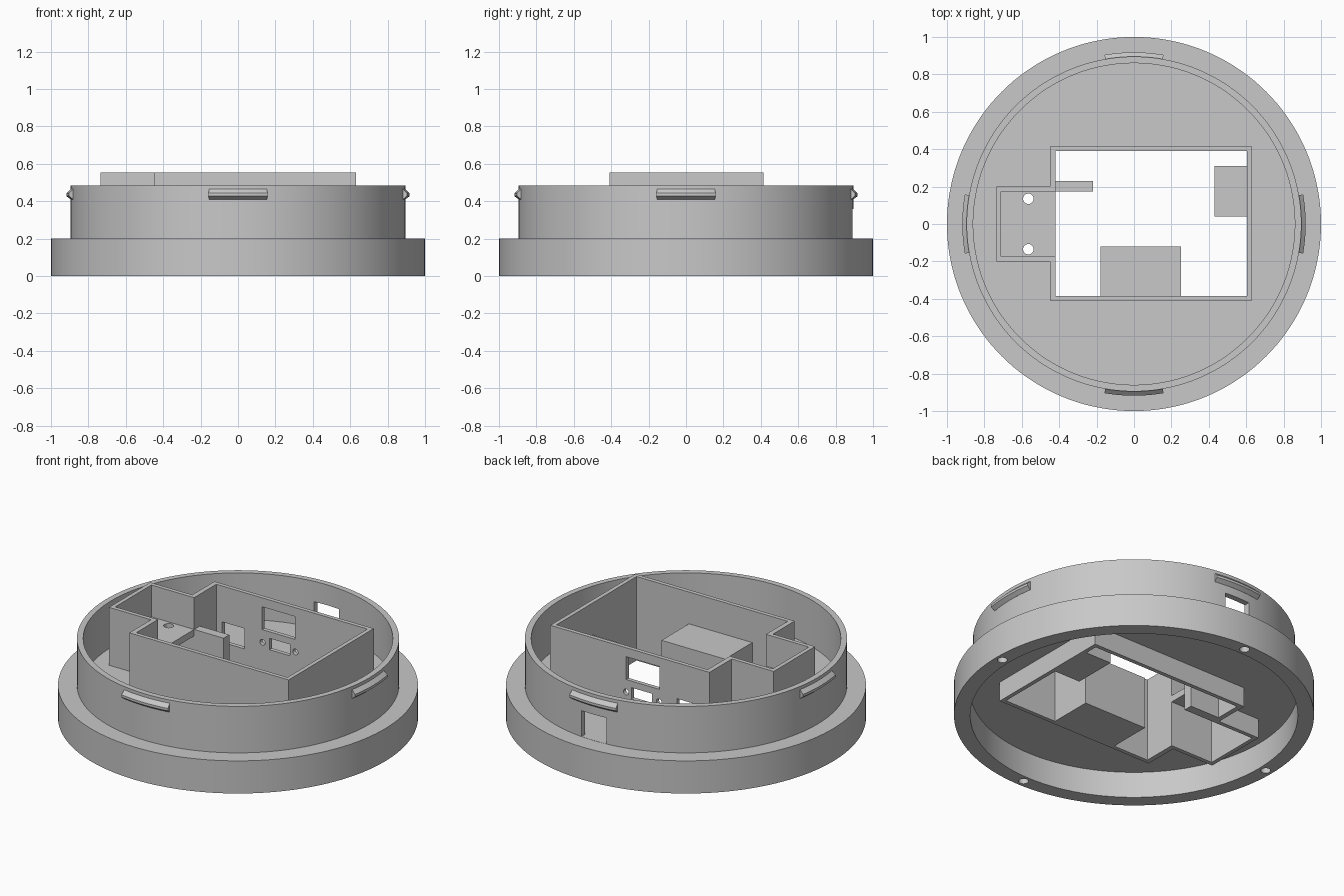
import bpy, bmesh, math
from mathutils import Matrix

if "Cube" in bpy.data.objects:
    bpy.data.objects.remove(bpy.data.objects["Cube"], do_unlink=True)

grey = bpy.data.materials.new("plain_grey")
grey.use_nodes = True
grey.diffuse_color = (0.58, 0.58, 0.58, 1)
grey.node_tree.nodes["Principled BSDF"].inputs["Base Color"].default_value = (0.58, 0.58, 0.58, 1)


def finish(name, bm):
    bmesh.ops.remove_doubles(bm, verts=bm.verts, dist=1e-5)
    bmesh.ops.recalc_face_normals(bm, faces=bm.faces)
    mesh = bpy.data.meshes.new(name)
    bm.to_mesh(mesh)
    bm.free()
    obj = bpy.data.objects.new(name, mesh)
    obj.data.materials.append(grey)
    bpy.context.collection.objects.link(obj)
    return obj


def block(name, x0, x1, y0, y1, z0, z1):
    return prism(name, [(x0, y0), (x1, y0), (x1, y1), (x0, y1)], z0, z1)


def prism(name, outline, z0, z1):
    bm = bmesh.new()
    face = bm.faces.new([bm.verts.new((x, y, z0)) for x, y in outline])
    ext = bmesh.ops.extrude_face_region(bm, geom=[face], use_keep_orig=True)
    top = [v for v in ext["geom"] if isinstance(v, bmesh.types.BMVert)]
    bmesh.ops.translate(bm, verts=top, vec=(0, 0, z1 - z0))
    return finish(name, bm)


def rod(name, x, y, z, radius, length, along_y=False):
    bm = bmesh.new()
    turn = Matrix.Rotation(math.pi / 2, 4, "X") if along_y else Matrix()
    bmesh.ops.create_cone(bm, cap_ends=True, segments=32, radius1=radius, radius2=radius,
                          depth=length, matrix=Matrix.Translation((x, y, z)) @ turn)
    return finish(name, bm)


def lathe(name, profile, start=0, sweep=math.tau, steps=144):
    """Turn a closed (radius, height) profile about z."""
    bm = bmesh.new()
    full = sweep == math.tau
    rings = []
    for i in range(steps if full else steps + 1):
        a = start + sweep * i / steps
        rings.append([bm.verts.new((r * math.cos(a), r * math.sin(a), z)) for r, z in profile])
    n = len(profile)
    for i in range(steps):
        a, b = rings[i], rings[(i + 1) % len(rings)]
        for j in range(n):
            k = (j + 1) % n
            bm.faces.new((a[j], b[j], b[k], a[k]))
    if not full:
        bm.faces.new(rings[0])
        bm.faces.new(rings[-1])
    return finish(name, bm)


def cut(obj, cutters):
    for cutter in cutters:
        cutter.hide_render = True
        mod = obj.modifiers.new("cut", "BOOLEAN")
        mod.operation = "DIFFERENCE"
        mod.solver = "EXACT"
        mod.object = cutter
        bpy.context.view_layer.objects.active = obj
        bpy.ops.object.modifier_apply(modifier=mod.name)
        bpy.data.objects.remove(cutter, do_unlink=True)


def smooth(obj):
    bpy.ops.object.select_all(action="DESELECT")
    obj.select_set(True)
    bpy.context.view_layer.objects.active = obj
    bpy.ops.object.shade_smooth_by_angle(angle=math.radians(25))


outer = [(-0.45, 0.415), (0.63, 0.415), (0.63, -0.41), (-0.45, -0.41),
         (-0.45, -0.2), (-0.735, -0.2), (-0.735, 0.2), (-0.45, 0.2)]
inner = [(-0.42, 0.39), (0.605, 0.39), (0.605, -0.385), (-0.42, -0.385),
         (-0.42, -0.175), (-0.71, -0.175), (-0.71, 0.175), (-0.42, 0.175)]
quarters = [(1, 0), (0, 1), (-1, 0), (0, -1)]
low, shelf = 0.04, 0.36

# Base rim, deck and upright collar; the tiny centre hole lies in the opening
base = lathe("base_and_collar", [
    (0.02, 0.16), (0.91, 0.16), (0.91, 0), (1, 0), (1, 0.2), (0.895, 0.2),
    (0.895, 0.485), (0.86, 0.485), (0.86, 0.2), (0.02, 0.2)])
cut(base, [prism("deck_cutter", inner, 0.1, 0.3),
           block("notch_cutter", -0.085, 0.085, 0.8, 1.0, 0.201, shelf)])
cut(base, [rod("screw_cutter", 0.955 * x, 0.955 * y, 0, 0.028, 0.2) for x, y in quarters])
smooth(base)

# Inner compartment walls with ports in the back wall
walls = prism("compartment_walls", outer, low, 0.555)
cut(walls, [prism("room_cutter", inner, -0.1, 0.8)])
ports = [(-0.11, 0.115, shelf, 0.5), (-0.06, 0.08, 0.25, 0.32), (-0.38, -0.23, 0.21, 0.335)]
cut(walls, [block("port_cutter", x0, x1, 0.36, 0.45, z0, z1) for x0, x1, z0, z1 in ports])
cut(walls, [rod("port_screw_cutter", x, 0.4, 0.283, 0.018, 0.1, True) for x in (-0.107, 0.116)])
smooth(walls)

# Raised shelf in the side bay, with two holes
side_shelf = block("side_shelf", -0.72, -0.42, -0.185, 0.185, shelf - 0.04, shelf)
cut(side_shelf, [rod("shelf_cutter", -0.565, y, shelf, 0.028, 0.2) for y in (-0.135, 0.135)])
smooth(side_shelf)

# Supports inside the compartment
block("front_support", -0.18, 0.25, -0.395, -0.12, low, shelf)
block("side_support", 0.43, 0.615, 0.04, 0.31, low, shelf)
block("support_rib", -0.43, -0.22, 0.175, 0.23, low, shelf)

# Four snap ridges around the collar
for i, label in enumerate(("left", "back", "right", "front")):
    ridge = lathe(label + "_snap_ridge",
                  [(0.885, 0.41), (0.895, 0.41), (0.918, 0.428), (0.918, 0.443),
                   (0.895, 0.465), (0.885, 0.465)],
                  start=i * math.pi / 2 - 0.173, sweep=0.346, steps=12)
    smooth(ridge)
